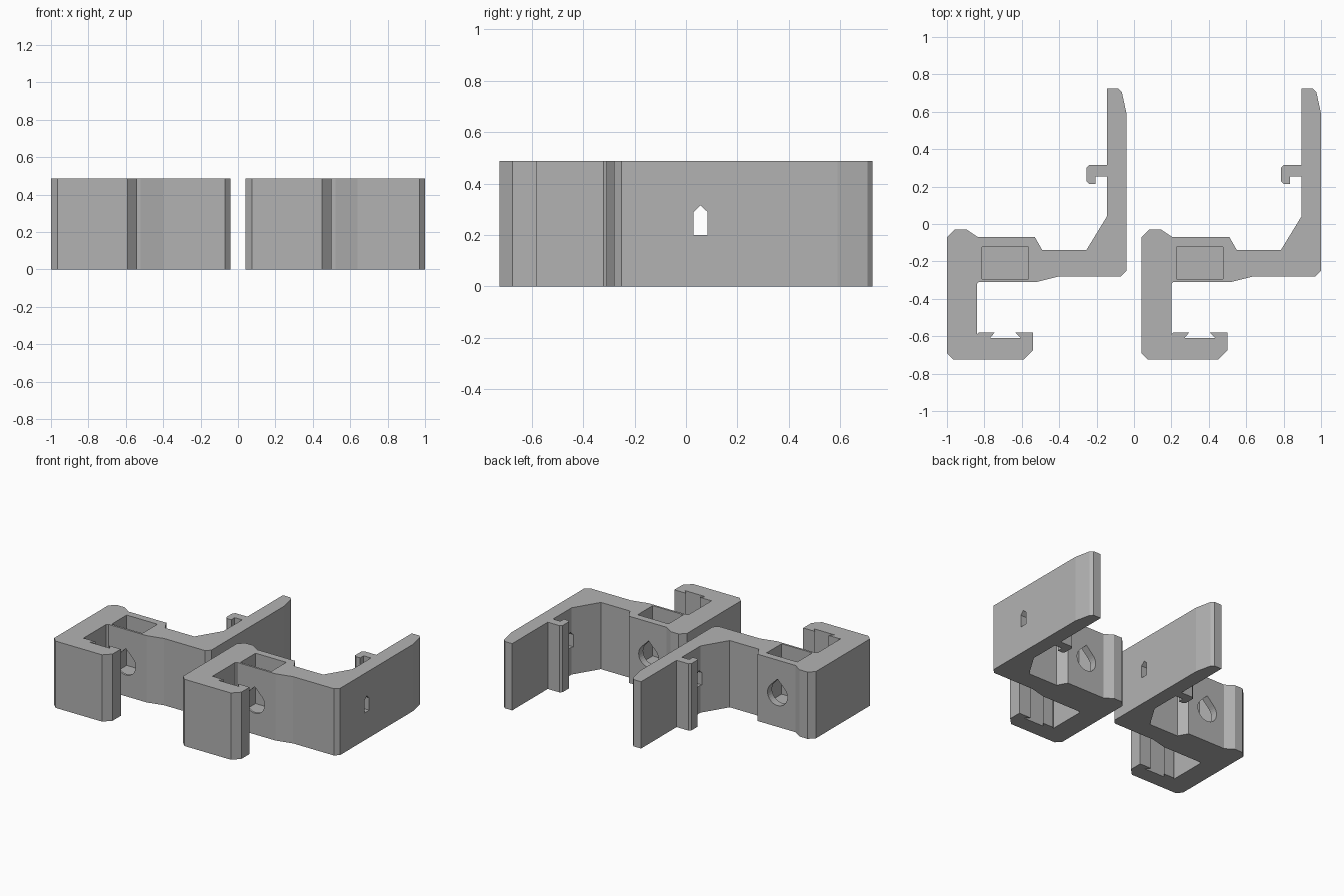
import bpy, bmesh, math
from mathutils import Vector

cube = bpy.data.objects.get("Cube")
if cube:
    bpy.data.objects.remove(cube, do_unlink=True)

HEIGHT = 0.487
SPACING = 1.04

grey = bpy.data.materials.new("plain grey")
grey.use_nodes = True
grey.diffuse_color = (0.45, 0.45, 0.45, 1)
grey.node_tree.nodes["Principled BSDF"].inputs["Base Color"].default_value = grey.diffuse_color


def prism(name, points, along):
    """Extrude a closed polygon of 3D points along a vector."""
    bm = bmesh.new()
    face = bm.faces.new([bm.verts.new(p) for p in points])
    extruded = bmesh.ops.extrude_face_region(bm, geom=[face])["geom"]
    moved = [v for v in extruded if isinstance(v, bmesh.types.BMVert)]
    bmesh.ops.translate(bm, verts=moved, vec=Vector(along))
    bmesh.ops.recalc_face_normals(bm, faces=bm.faces)
    mesh = bpy.data.meshes.new(name)
    bm.to_mesh(mesh)
    bm.free()
    mesh.materials.append(grey)
    obj = bpy.data.objects.new(name, mesh)
    bpy.context.collection.objects.link(obj)
    return obj


def cut(body, cutter):
    """Subtract the cutter from the body and discard it."""
    cutter.hide_render = True
    mod = body.modifiers.new("cut", "BOOLEAN")
    mod.operation = "DIFFERENCE"
    mod.solver = "EXACT"
    mod.object = cutter
    bpy.context.view_layer.update()
    graph = bpy.context.evaluated_depsgraph_get()
    mesh = bpy.data.meshes.new_from_object(body.evaluated_get(graph))
    body.modifiers.clear()
    body.data = mesh
    bpy.data.objects.remove(cutter, do_unlink=True)


# Plan outline of the bracket, section by section
shoulder = [(-1, -0.07), (-0.96, -0.03), (-0.895, -0.03), (-0.835, -0.07),
            (-0.53, -0.07), (-0.49, -0.14), (-0.255, -0.14), (-0.145, 0.04)]
small_hook = [(-0.145, 0.255), (-0.205, 0.255), (-0.205, 0.215), (-0.24, 0.215),
              (-0.255, 0.23), (-0.255, 0.3), (-0.24, 0.315), (-0.145, 0.315)]
upright = [(-0.145, 0.725), (-0.085, 0.725), (-0.065, 0.705), (-0.04, 0.59),
           (-0.04, -0.25), (-0.07, -0.28)]
underside = [(-0.4, -0.28), (-0.52, -0.31), (-0.83, -0.31), (-0.84, -0.32)]
dovetail_jaw = [(-0.84, -0.59), (-0.83, -0.58), (-0.745, -0.58), (-0.77, -0.61),
                (-0.605, -0.61), (-0.635, -0.58), (-0.54, -0.58), (-0.54, -0.675),
                (-0.59, -0.725), (-0.965, -0.725), (-1, -0.69)]
outline = shoulder + small_hook + upright + underside + dovetail_jaw


def make_bracket(name, dx):
    body = prism(name, [(x + dx, y, 0) for x, y in outline], (0, 0, HEIGHT))

    # Nut pocket open at the top
    pocket = [(-0.813, -0.295), (-0.565, -0.295), (-0.565, -0.122), (-0.813, -0.122)]
    cut(body, prism("pocket_cutter", [(x + dx, y, 0.12) for x, y in pocket], (0, 0, 0.5)))

    # Teardrop bolt hole running front to back
    cx, cz, r = -0.689 + dx, 0.235, 0.08
    steps = 24
    drop = [(cx, -0.36, cz + r * math.sqrt(2))]
    for i in range(steps + 1):
        a = math.radians(135 + 270 * i / steps)
        drop.append((cx + r * math.cos(a), -0.36, cz + r * math.sin(a)))
    cut(body, prism("bolt_cutter", drop, (0, 0.4, 0)))

    # Pointed tie slot through the upright
    slot = [(0.03, 0.2), (0.083, 0.2), (0.083, 0.29), (0.057, 0.315), (0.03, 0.29)]
    cut(body, prism("slot_cutter", [(dx - 0.25, y, z) for y, z in slot], (0.3, 0, 0)))
    return body


make_bracket("right_bracket", 0)
make_bracket("left_bracket", SPACING)
